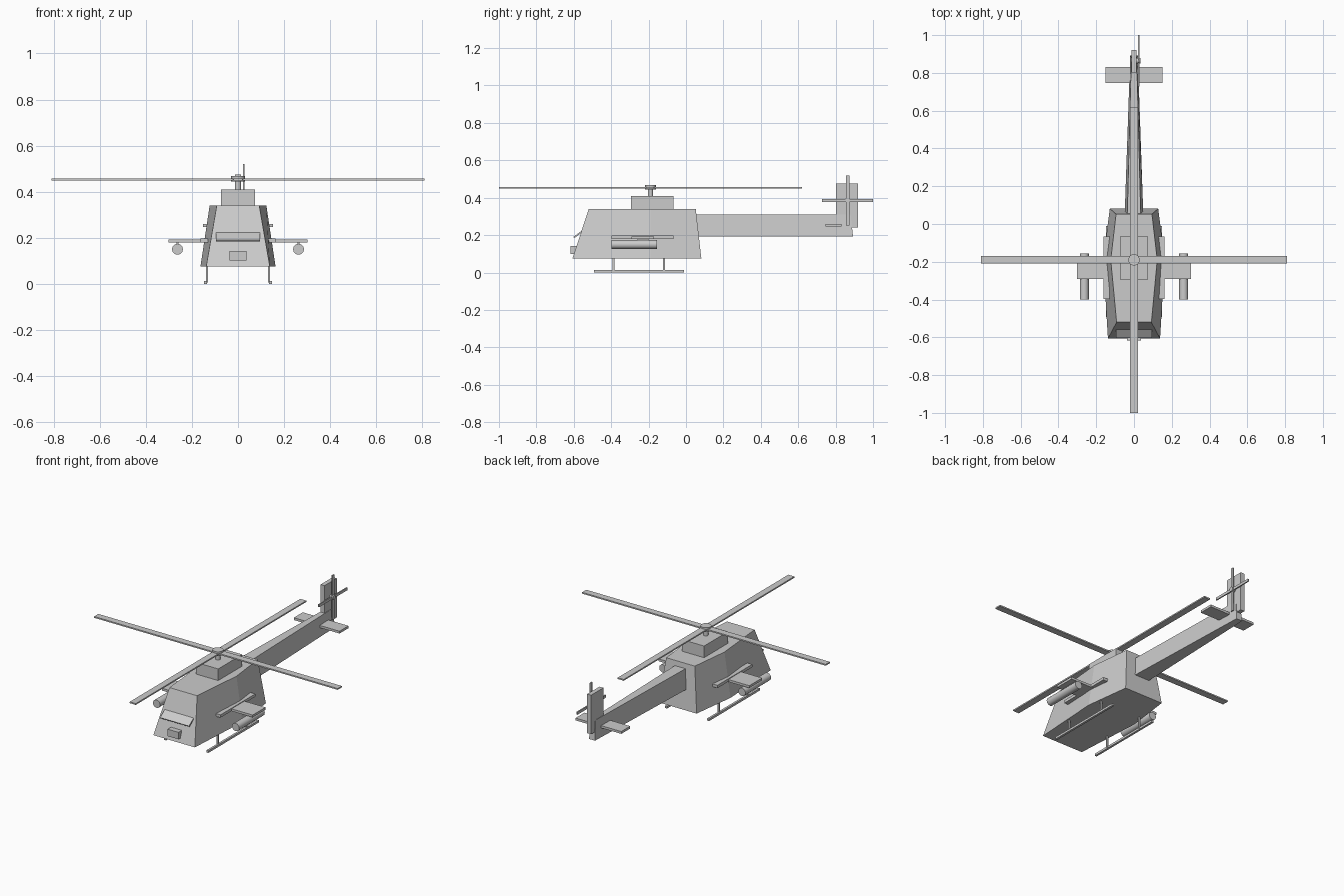
import bpy, bmesh, math
from mathutils import Matrix

if "Cube" in bpy.data.objects:
    bpy.data.objects.remove(bpy.data.objects["Cube"])

grey = bpy.data.materials.new("plain_grey")
grey.use_nodes = True
colour = (0.6, 0.6, 0.6, 1)
grey.diffuse_color = colour
grey.node_tree.nodes["Principled BSDF"].inputs["Base Color"].default_value = colour


def finish(name, bm):
    bmesh.ops.recalc_face_normals(bm, faces=bm.faces)
    mesh = bpy.data.meshes.new(name)
    bm.to_mesh(mesh)
    bm.free()
    mesh.materials.append(grey)
    obj = bpy.data.objects.new(name, mesh)
    bpy.context.collection.objects.link(obj)
    return obj


def box(name, x, y, z, tilt=0):
    """Box from (min, max) ranges, tilted about its own x axis."""
    bm = bmesh.new()
    size = [b - a for a, b in (x, y, z)]
    centre = [(a + b) / 2 for a, b in (x, y, z)]
    matrix = (Matrix.Translation(centre) @ Matrix.Rotation(tilt, 4, 'X')
              @ Matrix.Diagonal((*size, 1)))
    bmesh.ops.create_cube(bm, size=1, matrix=matrix)
    return finish(name, bm)


def cylinder(name, centre, radius, length, axis='Z', sides=12):
    turn = {'Z': Matrix(), 'X': Matrix.Rotation(math.pi / 2, 4, 'Y'),
            'Y': Matrix.Rotation(math.pi / 2, 4, 'X')}[axis]
    bm = bmesh.new()
    bmesh.ops.create_cone(bm, cap_ends=True, segments=sides, radius1=radius,
                          radius2=radius, depth=length,
                          matrix=Matrix.Translation(centre) @ turn)
    obj = finish(name, bm)
    bpy.context.view_layer.objects.active = obj
    obj.select_set(True)
    bpy.ops.object.shade_smooth_by_angle(angle=math.radians(40))
    obj.select_set(False)
    return obj


def loft(name, low, high, sections):
    """Sections: bottom y, bottom half width, top y, top half width."""
    bm = bmesh.new()
    rings = []
    for yb, wb, yt, wt in sections:
        points = ((-wb, yb, low), (wb, yb, low), (wt, yt, high), (-wt, yt, high))
        rings.append([bm.verts.new(p) for p in points])
    for a, b in zip(rings, rings[1:]):
        for i in range(4):
            j = (i + 1) % 4
            bm.faces.new((a[i], a[j], b[j], b[i]))
    bm.faces.new(rings[0])
    bm.faces.new(rings[-1])
    return finish(name, bm)


# Fuselage and tail boom
loft("fuselage", 0.075, 0.34, [(-0.607, 0.138, -0.52, 0.092),
                               (-0.19, 0.163, -0.19, 0.123),
                               (0.082, 0.128, 0.052, 0.095)])
loft("tail_boom", 0.193, 0.31, [(0.03, 0.05, 0.03, 0.036),
                                (0.893, 0.02, 0.88, 0.014)])

# Roof housing, nose sensor and brow plate
box("engine_housing", (-0.074, 0.074), (-0.294, -0.066), (0.33, 0.41))
box("nose_sensor", (-0.036, 0.036), (-0.617, -0.56), (0.1, 0.142))
box("brow_plate", (-0.096, 0.096), (-0.606, -0.548), (0.2, 0.208), math.radians(36))

# Main rotor
HUB_Y = -0.19
cylinder("rotor_mast", (0, HUB_Y, 0.425), 0.0135, 0.05)
cylinder("rotor_hub", (0, HUB_Y, 0.455), 0.03, 0.024, sides=16)
box("rotor_blade_across", (-0.81, 0.81), (HUB_Y - 0.02, HUB_Y + 0.02), (0.449, 0.457))
box("rotor_blade_along", (-0.02, 0.02), (HUB_Y - 0.81, HUB_Y + 0.81), (0.449, 0.457))

# Tail surfaces and tail rotor
box("tail_fin", (-0.013, 0.013), (0.803, 0.92), (0.24, 0.475))
box("tail_stabilizer", (-0.152, 0.152), (0.747, 0.832), (0.246, 0.26))
cylinder("tail_rotor_hub", (0.023, 0.864, 0.386), 0.014, 0.024, 'X')
box("tail_blade_upright", (0.022, 0.029), (0.855, 0.873), (0.252, 0.52))
box("tail_blade_level", (0.022, 0.029), (0.728, 1.0), (0.378, 0.394))

# Paired side parts
for side, s in (("left", 1), ("right", -1)):
    def span(a, b):
        return tuple(sorted((s * a, s * b)))
    box(side + "_wing", span(0.1, 0.302), (-0.292, -0.17), (0.179, 0.193))
    box(side + "_side_rail", span(0.13, 0.162), (-0.398, -0.067), (0.18, 0.197))
    cylinder(side + "_pod", (s * 0.263, -0.277, 0.15), 0.024, 0.243, 'Y')
    box(side + "_pylon", span(0.258, 0.268), (-0.26, -0.2), (0.165, 0.185))
    box(side + "_skid_runner", span(0.134, 0.147), (-0.492, -0.01), (0, 0.013))
    for place, y in (("front", -0.387), ("rear", -0.117)):
        box(side + "_" + place + "_skid_strut", span(0.13, 0.14),
            (y - 0.005, y + 0.005), (0.006, 0.09))
